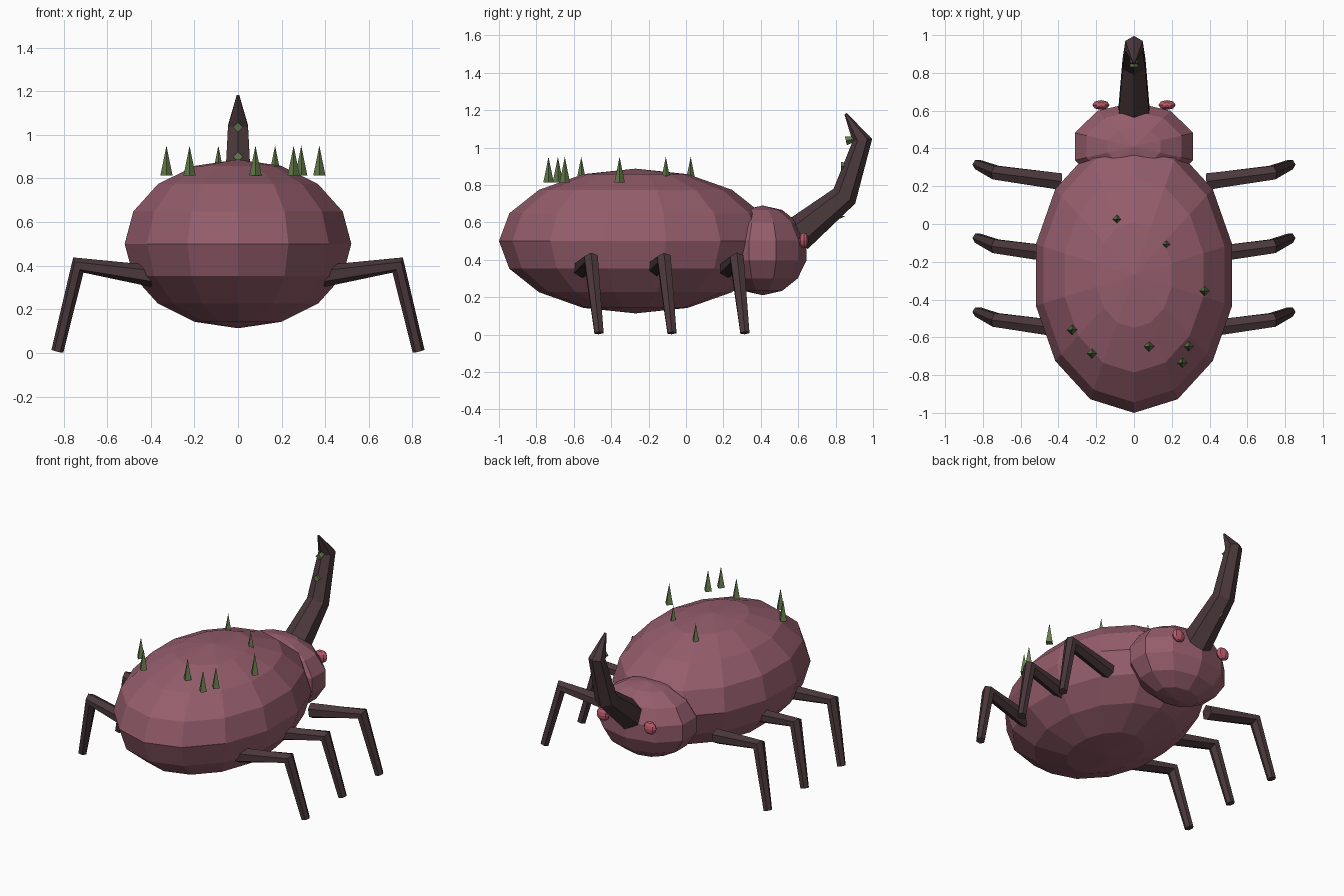
import bpy, bmesh, math
from mathutils import Vector, Matrix

if "Cube" in bpy.data.objects:
    bpy.data.objects.remove(bpy.data.objects["Cube"])


def material(name, rgb):
    m = bpy.data.materials.new(name)
    m.diffuse_color = (*rgb, 1)
    m.use_nodes = True
    m.node_tree.nodes["Principled BSDF"].inputs["Base Color"].default_value = m.diffuse_color
    return m


SHELL = material("shell", (0.30, 0.11, 0.15))
DARK = material("dark_limb", (0.07, 0.04, 0.045))
GREEN = material("thorn_green", (0.13, 0.20, 0.07))
EYE = material("eye_red", (0.50, 0.10, 0.15))


def finish(bm, name, mat):
    bmesh.ops.recalc_face_normals(bm, faces=bm.faces)
    me = bpy.data.meshes.new(name)
    bm.to_mesh(me)
    bm.free()
    me.materials.append(mat)
    ob = bpy.data.objects.new(name, me)
    bpy.context.collection.objects.link(ob)
    return ob


def ellipsoid(name, center, radii, segs, rings, mat):
    bm = bmesh.new()
    mtx = Matrix.Translation(center) @ Matrix.Diagonal((*radii, 1))
    bmesh.ops.create_uvsphere(bm, u_segments=segs, v_segments=rings, radius=1, matrix=mtx)
    return finish(bm, name, mat)


def tube(name, path, radii, ref, mat, sides=6):
    """Tapered faceted tube along a path; one ridge lies in the bending plane."""
    pts = [Vector(p) for p in path]
    bm = bmesh.new()
    loops = []
    for i, (p, r) in enumerate(zip(pts, radii)):
        t = Vector()
        if i > 0:
            t += (p - pts[i - 1]).normalized()
        if i < len(pts) - 1:
            t += (pts[i + 1] - p).normalized()
        t.normalize()
        u = Vector(ref).cross(t).normalized()
        v = t.cross(u)
        angles = [2 * math.pi * k / sides for k in range(sides)]
        loops.append([bm.verts.new(p + r * (math.cos(a) * u + math.sin(a) * v)) for a in angles])
    for a, b in zip(loops, loops[1:]):
        for k in range(sides):
            j = (k + 1) % sides
            bm.faces.new((a[k], a[j], b[j], b[k]))
    bm.faces.new(loops[0])
    bm.faces.new(loops[-1])
    return finish(bm, name, mat)


def thorn(name, base, tip, radius):
    base, tip = Vector(base), Vector(tip)
    d = tip - base
    rot = Vector((0, 0, 1)).rotation_difference(d).to_matrix().to_4x4()
    bm = bmesh.new()
    bmesh.ops.create_cone(bm, cap_ends=True, segments=4, radius1=radius, radius2=0,
                          depth=d.length, matrix=Matrix.Translation((base + tip) / 2) @ rot)
    return finish(bm, name, GREEN)


# Body and head
ellipsoid("body", (0, -0.27, 0.5), (0.533, 0.73, 0.387), 14, 8, SHELL)
ellipsoid("head", (0, 0.41, 0.45), (0.338, 0.24, 0.24), 10, 7, SHELL)

# Eyes and legs on both sides
for side, s in (("right", 1), ("left", -1)):
    ellipsoid("eye_" + side, (s * 0.175, 0.63, 0.503), (0.046, 0.026, 0.042), 8, 6, EYE)
    for i, pos in enumerate(("front", "middle", "rear")):
        y = -0.39 * i
        path = [(s * 0.39, y + 0.225, 0.352), (s * 0.732, y + 0.272, 0.403), (s * 0.828, y + 0.315, 0.008)]
        tube(f"{pos}_leg_{side}", path, (0.05, 0.042, 0.028), (0, 1, 0), DARK)

# Horn
tube("horn", [(0, 0.59, 0.53), (0, 0.847, 0.74), (0, 0.943, 1.04), (0, 0.853, 1.18)],
     (0.095, 0.07, 0.053, 0.007), (1, 0, 0), DARK)

# Thorns on the horn
for i, (base, tip) in enumerate([((0.855, 1.035), (0.985, 1.065)),
                                 ((0.83, 0.90), (0.95, 0.90)),
                                 ((0.73, 0.60), (0.855, 0.635))]):
    thorn(f"horn_thorn_{i + 1}", (0, *base), (0, *tip), 0.023)

# Thorns on the back
for i, (x, y) in enumerate([(-0.09, 0.025), (0.17, -0.108), (0.373, -0.355), (-0.328, -0.56),
                            (-0.222, -0.685), (0.08, -0.648), (0.29, -0.648), (0.255, -0.735)]):
    thorn(f"back_thorn_{i + 1}", (x, y, 0.813), (x, y, 0.95), 0.028)
